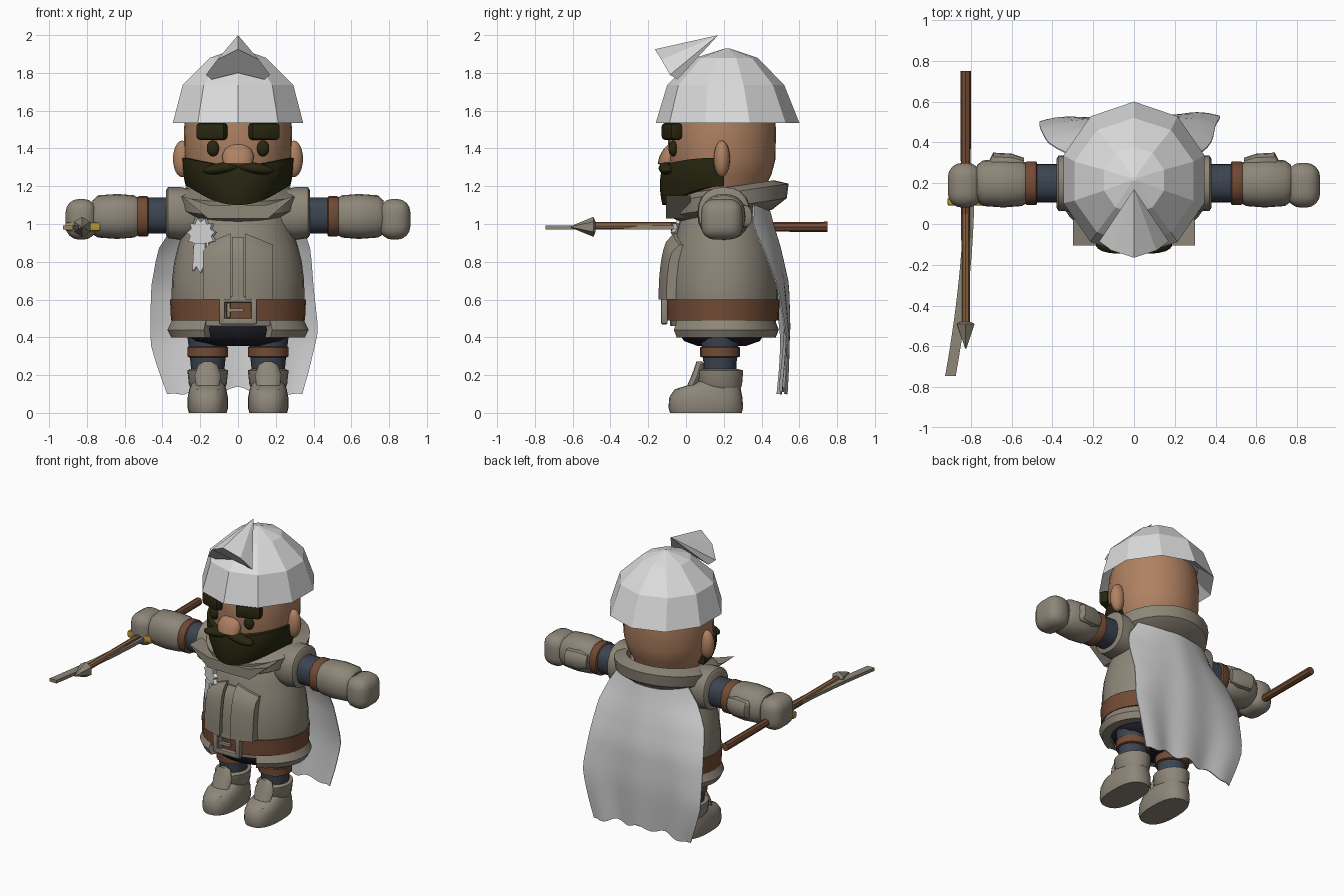
import bpy, bmesh, math
from mathutils import Vector, Matrix
from math import sin, cos, pi, radians, sqrt

if "Cube" in bpy.data.objects:
    bpy.data.objects.remove(bpy.data.objects["Cube"])

def mat(name, r, g, b):
    m = bpy.data.materials.new(name)
    m.diffuse_color = (r, g, b, 1)
    m.use_nodes = True
    m.node_tree.nodes["Principled BSDF"].inputs["Base Color"].default_value = m.diffuse_color
    return m

STONE = mat("stone_cloth", .27, .24, .19)
WHITE = mat("pale_steel", .72, .72, .72)
CAPE = mat("cape_grey", .62, .62, .62)
SKIN = mat("skin", .43, .22, .12)
HAIR = mat("dark_hair", .022, .02, .005)
BROWN = mat("leather", .17, .07, .035)
WOOD = mat("shaft_wood", .27, .13, .06)
NAVY = mat("navy_cloth", .045, .058, .08)
BLACK = mat("dark_trousers", .014, .014, .022)
GOLD = mat("gold", .5, .32, .03)

def finish(name, bm, material, smooth=True):
    bmesh.ops.recalc_face_normals(bm, faces=bm.faces)
    me = bpy.data.meshes.new(name)
    bm.to_mesh(me)
    bm.free()
    me.materials.append(material)
    if smooth:
        me.shade_smooth()
        me.set_sharp_from_angle(angle=radians(38))
    ob = bpy.data.objects.new(name, me)
    bpy.context.collection.objects.link(ob)
    return ob

def loft(name, rings, material, n=24, p=2, axis=lambda x, y, z: (x, y, z), smooth=True):
    """Stack of superellipse rings (z, cx, cy, rx, ry), capped at both ends."""
    bm = bmesh.new()
    rows = []
    for z, cx, cy, rx, ry in rings:
        row = []
        for i in range(n):
            a = 2 * pi * i / n - pi / 2
            c, s = cos(a), sin(a)
            x = cx + rx * math.copysign(abs(c) ** (2 / p), c)
            y = cy + ry * math.copysign(abs(s) ** (2 / p), s)
            row.append(bm.verts.new(axis(x, y, z)))
        rows.append(row)
    for a, b in zip(rows, rows[1:]):
        for i in range(n):
            bm.faces.new((a[i], a[(i + 1) % n], b[(i + 1) % n], b[i]))
    bm.faces.new(rows[0])
    bm.faces.new(rows[-1])
    return finish(name, bm, material, smooth)

def sheet(name, f, nu, nv, material):
    """Thick curved panel; f(u, v, d) gives outer (d=0) and inner (d=1) skins."""
    bm = bmesh.new()
    g = [[[bm.verts.new(f(i / nu, j / nv, d)) for j in range(nv + 1)]
          for i in range(nu + 1)] for d in (0, 1)]
    for d in (0, 1):
        for i in range(nu):
            for j in range(nv):
                bm.faces.new((g[d][i][j], g[d][i+1][j], g[d][i+1][j+1], g[d][i][j+1]))
    rim = [(i, 0) for i in range(nu)] + [(nu, j) for j in range(nv)]
    rim += [(i, nv) for i in range(nu, 0, -1)] + [(0, j) for j in range(nv, 0, -1)]
    for (a, b), (c, e) in zip(rim, rim[1:] + rim[:1]):
        bm.faces.new((g[0][a][b], g[0][c][e], g[1][c][e], g[1][a][b]))
    return finish(name, bm, material)

def ball(name, loc, rad, material, rot=0):
    bm = bmesh.new()
    bmesh.ops.create_uvsphere(bm, u_segments=18, v_segments=12, radius=1)
    bm.transform(Matrix.Translation(loc) @ Matrix.Rotation(rot, 4, 'Y') @ Matrix.Diagonal((*rad, 1)))
    return finish(name, bm, material)

def box(name, loc, size, material, bevel=.01, rot=0, seg=2):
    bm = bmesh.new()
    bmesh.ops.create_cube(bm, size=1)
    bm.transform(Matrix.Diagonal((*size, 1)))
    bmesh.ops.bevel(bm, geom=bm.edges[:], offset=bevel, segments=seg, profile=.5, affect='EDGES')
    bm.transform(Matrix.Translation(loc) @ Matrix.Rotation(rot, 4, 'Z'))
    return finish(name, bm, material)

def plate(name, pts, loc, depth, material, rot=0):
    bm = bmesh.new()
    a = [bm.verts.new((x, 0, z)) for x, z in pts]
    b = [bm.verts.new((x, depth, z)) for x, z in pts]
    bm.faces.new(a)
    bm.faces.new(b)
    for i in range(len(a)):
        j = (i + 1) % len(a)
        bm.faces.new((a[i], a[j], b[j], b[i]))
    bm.transform(Matrix.Translation(loc) @ Matrix.Rotation(rot, 4, 'Z'))
    return finish(name, bm, material, False)

def interp(table, t, k=1):
    for a, b in zip(table, table[1:]):
        if a[0] <= t <= b[0]:
            w = (t - a[0]) / (b[0] - a[0])
            return a[k] + w * (b[k] - a[k])
    return table[0][k] if t < table[0][0] else table[-1][k]

CY = .195
# Coat, belt, hips
COAT = [(.46, .335), (.6, .352), (.7, .35), (.8, .338), (.88, .318), (.96, .292), (1.05, .265), (1.13, .2)]
loft("coat", [(z, 0, CY, r, r * .83) for z, r in COAT], STONE, 32)
loft("belt", [(z, 0, CY, r, r * .835) for z, r in ((.49, .3), (.49, .355), (.6, .36), (.6, .3))], BROWN, 32)
loft("hips", [(.355, 0, .19, .17, .13), (.38, 0, .19, .25, .2), (.43, 0, .19, .29, .235), (.49, 0, .19, .3, .24)], BLACK)
SKIRT = [(0, .35, .49), (.5, .375, .44), (1, .355, .4)]

def skirt(u, v, d):
    a = radians(29 + 302 * u)
    r = interp(SKIRT, v) - .06 * d
    return (r * sin(a), CY - .79 * r * cos(a), interp(SKIRT, v, 2))
sheet("coat_skirt", skirt, 32, 2, STONE)

def coat_panel(x0, x1, top0, top1, lift):
    def f(u, v, d):
        x = x0 + (x1 - x0) * u
        z = .6 + (top0 + (top1 - top0) * u - .6) * v
        out = lift * min(1, 4.5 * (1 - v) + .35) * (1 - d) - .02 * d
        return (x, CY - .83 * sqrt(max(interp(COAT, z) ** 2 - x * x, .001)) - out, z)
    return f
sheet("coat_placket", coat_panel(-.032, .032, .93, .93, .035), 2, 8, STONE)
for s in (1, -1):
    sheet("coat_front_panel", coat_panel(s * .04, s * .185, .95, .89, .05), 4, 8, STONE)

# Buckle
for x in (-.085, .085):
    box("buckle_side", (x, -.115, .543), (.032, .035, .145), STONE, .006)
for z in (.485, .6):
    box("buckle_bar", (0, -.115, z), (.19, .034, .032), STONE, .006)
box("buckle_prong", (-.015, -.12, .543), (.09, .025, .02), STONE, .004)
box("buckle_post", (-.05, -.115, .543), (.02, .025, .08), STONE, .004)

# Tilted collar
collar = loft("collar", [(z, 0, .22, r, r * .98) for z, r in
              ((1.04, .24), (1.09, .32), (1.165, .33), (1.195, .25), (1.1, .22))], STONE, 28)
for v in collar.data.vertices:
    v.co.z += .15 * (v.co.y - .22)
plate("collar_flap", [(-.3, .1), (-.15, .05), (.15, .05), (.3, .1), (.16, -.02), (-.16, -.02)],
      (0, -.105, 1.05), .13, STONE)

# Rosette
star = [((.088 if i % 2 else .066) * sin(i * pi / 11), (.088 if i % 2 else .066) * cos(i * pi / 11)) for i in range(22)]
plate("rosette", star, (-.197, -.035, .945), .025, WHITE, radians(-33))
plate("rosette_ribbon", [(-.05, -.2), (-.025, -.175), (0, -.21), (.03, -.16), (.03, -.05), (-.04, -.05)],
      (-.2, -.05, .95), .02, WHITE, radians(-33))

# Head and face
loft("head", [(1.08, 0, .19, .19, .19), (1.19, 0, .19, .225, .225), (1.26, 0, .19, .262, .262), (1.34, 0, .19, .283, .283),
              (1.5, 0, .19, .287, .287), (1.64, 0, .19, .27, .27)], SKIN, 32)
loft("nose", [(1.30, 0, -.09, .04, .025), (1.32, 0, -.1, .078, .05), (1.36, 0, -.095, .085, .045),
              (1.395, 0, -.085, .07, .035), (1.42, 0, -.075, .045, .02)], SKIN, 16)
for s in (1, -1):
    ball("ear", (s * .295, .19, 1.345), (.05, .043, .097), SKIN)
    ball("eye", (s * .132, -.068, 1.4), (.034, .025, .042), HAIR)
    box("eyebrow", (s * .138, -.075, 1.49), (.165, .07, .09), HAIR, .02, s * radians(20))
    ball("moustache", (s * .085, -.1, 1.295), (.105, .045, .03), HAIR, s * radians(8))

def beard(u, v, d):
    a = radians(-92 + 184 * u)
    c = max(cos(a), 0)
    top = 1.35 - .04 * c ** 3
    bottom = 1.2 - .1 * c ** 2
    r = .296 + .032 * c ** 2 - .07 * d
    return (r * sin(a) * (1 - .22 * v * v * (.3 + .7 * c)), .19 - r * cos(a) * (1 - .04 * (2 * v - 1) ** 2),
            top + (bottom - top) * v)
sheet("beard", beard, 24, 6, HAIR)

# Faceted helmet and crest funnel
loft("helmet", [(1.62, 0, .22, .27, .27), (1.535, 0, .22, .363, .38), (1.735, 0, .21, .308, .31),
                (1.88, 0, .215, .155, .165), (1.93, 0, .22, .01, .01)], WHITE, 10, smooth=False)
bm = bmesh.new()
tip = bm.verts.new((0, .17, 2.0))
half = [(.11, -.13, 1.87), (.17, -.085, 1.79), (.14, -.045, 1.765)]
ring = [(0, -.165, 1.925)] + half + [(0, -.05, 1.8)] + [(-x, y, z) for x, y, z in half[::-1]]
rv = [bm.verts.new(c) for c in ring]
for i in range(len(rv)):
    bm.faces.new((tip, rv[i], rv[(i + 1) % len(rv)]))
bm.faces.new(rv)
finish("helmet_crest", bm, WHITE, False)

# Arms
for s in (1, -1):
    ax = lambda x, y, z, s=s: (s * z, y, x)
    tube = lambda name, prof, m: loft(name, [(x, cz, .2, r, r) for x, cz, r in prof], m, 20, 2.3, ax)
    tube("shoulder", [(.18, 1.05, .12), (.3, 1.055, .14), (.37, 1.06, .135), (.38, 1.06, .12)], STONE)
    tube("sleeve", [(.3, 1.045, .095), (.5, 1.045, .095)], NAVY)
    tube("arm_band", [(.475, 1.04, .1), (.48, 1.04, .107), (.525, 1.04, .107), (.535, 1.04, .1)], BROWN)
    tube("glove_cuff", [(.53, 1.04, .1), (.55, 1.04, .112), (.64, 1.04, .119), (.74, 1.04, .112), (.77, 1.035, .09)], STONE)
    loft("cuff_flare", [(.54, 1.04, .29, .05, .035), (.6, 1.04, .3, .065, .045), (.69, 1.04, .3, .06, .05),
                        (.71, 1.04, .28, .05, .03)], STONE, 12, 2.5, ax)
    box("mitten", (s * .83, .19, 1.025), (.165, .22, .215), STONE, .07, seg=4)

# Legs and boots
for s in (1, -1):
    x = s * .16
    loft("trouser_leg", [(.2, x, .18, .085, .085), (.3, x, .18, .095, .09), (.42, x, .18, .11, .105)], NAVY, 20)
    loft("knee_band", [(z, x, .18, r, r * .97) for z, r in ((.293, .095), (.298, .108), (.347, .108), (.352, .095))], BROWN, 20)
    loft("boot_foot", [(0, x, .105, .1, .19), (.03, x, .105, .108, .198), (.085, x, .105, .106, .193),
                       (.125, x, .115, .098, .175), (.15, x, .15, .088, .13), (.17, x, .17, .08, .11)], STONE, 24, 2.5)
    loft("boot_cuff", [(.13, x, .18, .09, .11), (.15, x, .175, .1, .122), (.225, x, .175, .108, .128),
                       (.232, x, .175, .09, .1)], STONE, 20)
    loft("boot_flap", [(.13, x, .03, .06, .03), (.2, x, .06, .07, .03), (.255, x, .075, .05, .025),
                       (.272, x, .07, .02, .015)], STONE, 12)

# Cape: height, left edge, right edge, depth, forward wrap of the sides
EDGE = [(0, .375, .34, .52, .015), (.12, .42, .375, .53, .015), (.24, .46, .405, .54, .02), (.33, .465, .425, .545, .03),
        (.55, .46, .4, .54, .06), (.74, .425, .385, .50, .09), (.86, .345, .345, .465, .11), (1, .25, .25, .43, .07)]

def cape(u, v, d):
    t = 2 * u - 1
    left, right, back, wrap = (interp(EDGE, v, k) for k in (1, 2, 3, 4))
    x = t * (right if t > 0 else left)
    fold = .012 * sin(u * 5 * pi) * (1 - v)
    y = back - wrap * t * t + fold + .02 * t * (1 - v) - .006 * d
    low = .125 - .04 * t ** 4 + .014 * cos(u * 8 * pi)
    return (x, y, low + (1.13 - low) * v)
sheet("cape", cape, 24, 16, CAPE)

# Arrow shaft and curved blade in the hand
ay = lambda x, y, z: (x, z, y)
SX, SZ = -.825, .985
loft("shaft_front", [(-.5, SX, SZ + .005, .02, .02), (.05, SX, SZ + .005, .02, .02)], WOOD, 8, axis=ay)
loft("shaft_back", [(-.08, SX, SZ, .023, .023), (.75, SX, SZ, .026, .027)], BROWN, 8, axis=ay)
loft("arrow_head", [(-.61, SX, SZ, .004, .004), (-.49, SX, SZ, .05, .053), (-.48, SX, SZ, .03, .03)],
     STONE, 6, axis=ay, smooth=False)

def blade(u, v, d):
    return (-.81 - .09 * u ** 1.7 + (v - .5) * .052, .11 - .855 * u, .993 - .022 * d)
sheet("blade", blade, 10, 1, STONE)
box("blade_guard", (-.822, .11, .985), (.185, .04, .045), GOLD, .008)
